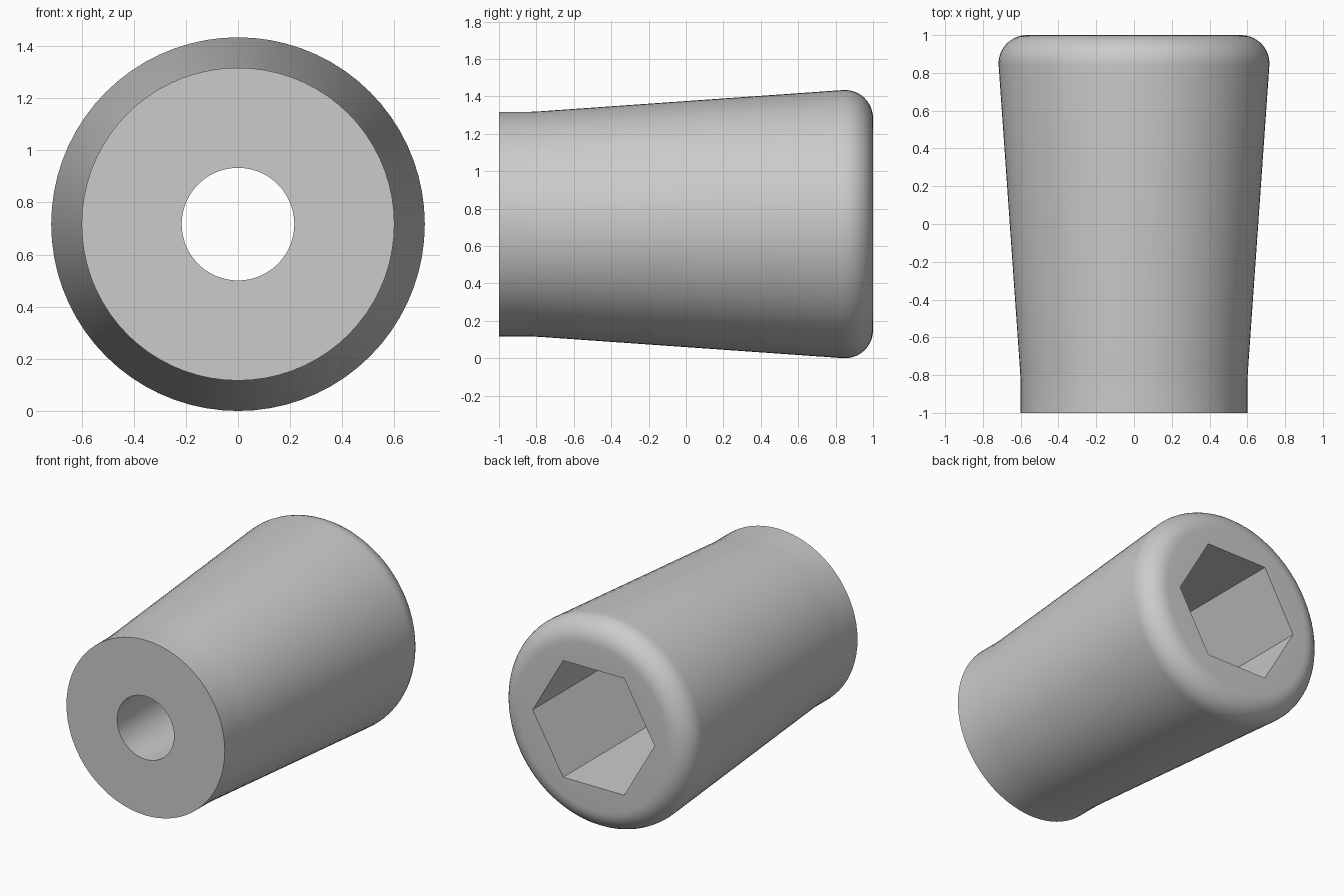
import bpy, bmesh, math

if "Cube" in bpy.data.objects:
    bpy.data.objects.remove(bpy.data.objects["Cube"])

SIDES = 72            # divisible by 6 so the hexagon corners land on vertices
CENTRE_Z = 0.717
HEX_APOTHEM = 0.40
HOLE_R = 0.216
SOCKET_FLOOR = -0.2   # y of the step between the hexagon and the round bore


def circle(radius):
    return lambda a: radius


def hexagon(apothem):
    # corners point along +x and -x
    return lambda a: apothem / math.cos((a % (math.pi / 3)) - math.pi / 6)


# Closed section from the bore, over the outside and back down the socket
section = [(-1.0, circle(HOLE_R)), (-1.0, circle(0.60)),
           (-0.84, circle(0.60)), (-0.78, circle(0.603))]
fillet = 0.15
for i in range(11):   # rounded rim, starting tangent to the taper
    t = math.radians(-4 + 94 * i / 10)
    section.append((1 - fillet + fillet * math.sin(t),
                    circle(0.717 - fillet + fillet * math.cos(t))))
section += [(1.0, hexagon(HEX_APOTHEM)),
            (SOCKET_FLOOR, hexagon(HEX_APOTHEM)),
            (SOCKET_FLOOR, circle(HOLE_R))]

# Sweep the section around the y axis
bm = bmesh.new()
rings = []
for y, radius in section:
    ring = []
    for k in range(SIDES):
        a = 2 * math.pi * k / SIDES
        r = radius(a)
        ring.append(bm.verts.new((r * math.cos(a), y, CENTRE_Z + r * math.sin(a))))
    rings.append(ring)
for i, ring in enumerate(rings):
    nxt = rings[(i + 1) % len(rings)]
    for k in range(SIDES):
        j = (k + 1) % SIDES
        bm.faces.new((ring[k], ring[j], nxt[j], nxt[k]))
bmesh.ops.recalc_face_normals(bm, faces=bm.faces)

mesh = bpy.data.meshes.new("socket_body")
bm.to_mesh(mesh)
bm.free()
body = bpy.data.objects.new("socket_body", mesh)
bpy.context.collection.objects.link(body)

grey = bpy.data.materials.new("plain grey")
grey.diffuse_color = (0.6, 0.6, 0.6, 1)
grey.use_nodes = True
grey.node_tree.nodes["Principled BSDF"].inputs["Base Color"].default_value = grey.diffuse_color
mesh.materials.append(grey)

bpy.context.view_layer.objects.active = body
body.select_set(True)
bpy.ops.object.shade_smooth_by_angle(angle=math.radians(30))
